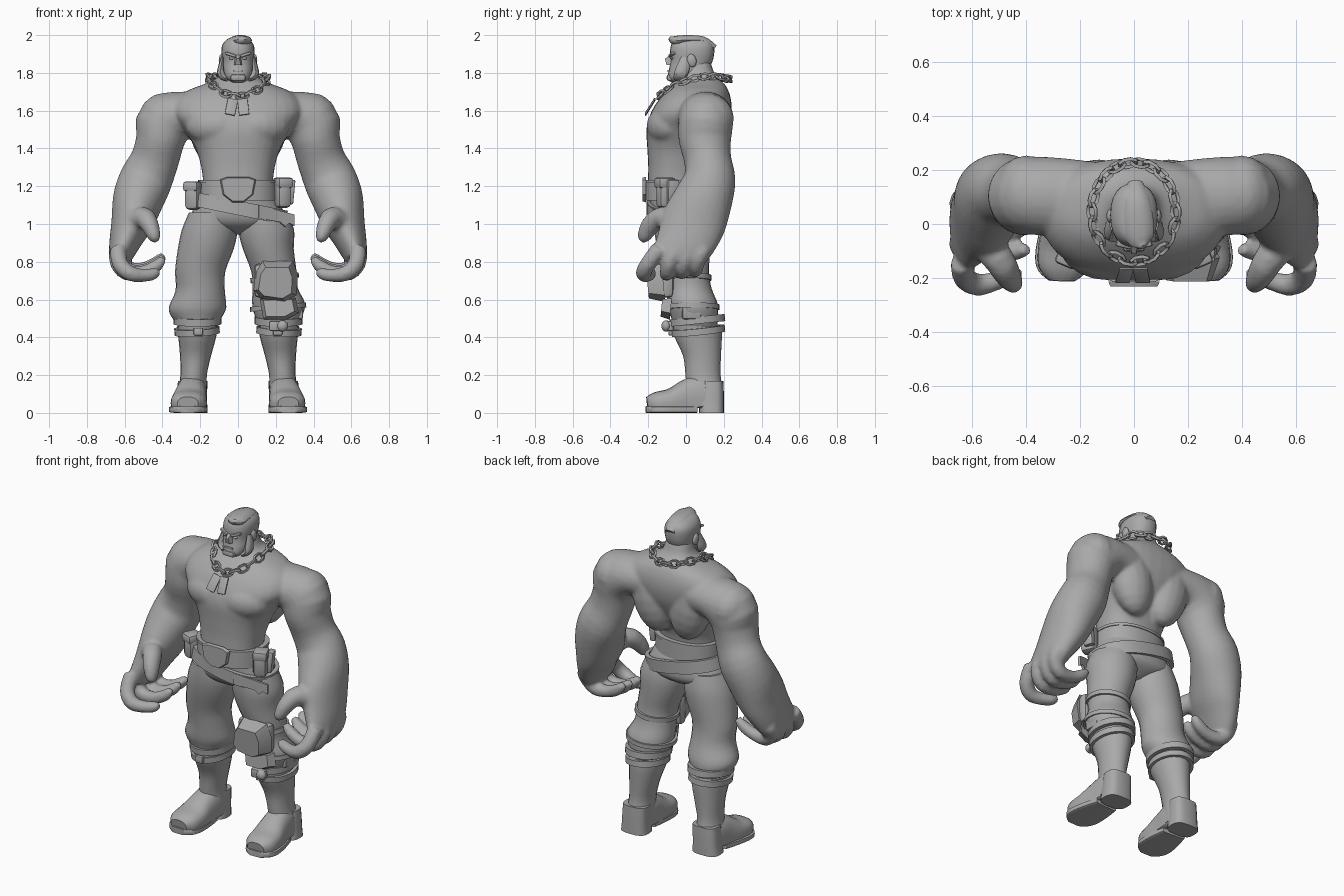
import bpy, bmesh, math
from mathutils import Vector, Matrix

GREY = bpy.data.materials.new("plain_grey")
GREY.diffuse_color = (0.4, 0.4, 0.4, 1)


def finish(name, bm, angle=40):
    bmesh.ops.recalc_face_normals(bm, faces=bm.faces[:])
    me = bpy.data.meshes.new(name)
    bm.to_mesh(me)
    bm.free()
    me.materials.append(GREY)
    ob = bpy.data.objects.new(name, me)
    bpy.context.collection.objects.link(ob)
    bpy.ops.object.select_all(action='DESELECT')
    bpy.context.view_layer.objects.active = ob
    ob.select_set(True)
    bpy.ops.object.shade_smooth_by_angle(angle=math.radians(angle))
    return ob


def spline(p, sub):
    out = []
    for i in range(len(p) - 1):
        a, b, c, d = p[max(i - 1, 0)], p[i], p[i + 1], p[min(i + 2, len(p) - 1)]
        for k in range(sub):
            t = k / sub
            out.append([0.5 * (2 * q + (r - o) * t + (2 * o - 5 * q + 4 * r - s) * t * t
                        + (3 * q - o - 3 * r + s) * t ** 3) for o, q, r, s in zip(a, b, c, d)])
    return out + [list(p[-1])]


def tube(name, pts, ref=(0, 1, 0), n=20, sub=3, e=2.0, s=1, flat=False, floor=None):
    """Loft of oval rings through points (x, y, z, radius across, radius along ref)."""
    P = spline(pts, sub)
    bm, rings = bmesh.new(), []
    for i, p in enumerate(P):
        t = Vector(P[min(i + 1, len(P) - 1)][:3]) - Vector(P[max(i - 1, 0)][:3])
        t = Vector((0, 0, 1)) if flat else t.normalized()
        u = Vector(ref)
        u = (u - t * u.dot(t)).normalized()
        v = t.cross(u)
        ring = []
        for k in range(n):
            a = 2 * math.pi * k / n
            c, d = math.cos(a), math.sin(a)
            c = math.copysign(abs(c) ** (2 / e), c)
            d = math.copysign(abs(d) ** (2 / e), d)
            q = Vector(p[:3]) + v * c * p[3] + u * d * p[4]
            if floor is not None:
                q.z = max(q.z, floor)
            ring.append(bm.verts.new((q.x * s, q.y, q.z)))
        rings.append(ring)
    for A, B in zip(rings, rings[1:]):
        for k in range(n):
            bm.faces.new((A[k], A[(k + 1) % n], B[(k + 1) % n], B[k]))
    bm.faces.new(rings[0])
    bm.faces.new(rings[-1])
    return finish(name, bm)


def stack(name, secs, **kw):
    """Loft from rows (z, half width, front y, back y)."""
    return tube(name, [(0, (f + b) / 2, z, w, (b - f) / 2) for z, w, f, b in secs], flat=True, **kw)


def blob(name, c, r, rot=(0, 0, 0)):
    bm = bmesh.new()
    bmesh.ops.create_uvsphere(bm, u_segments=16, v_segments=10, radius=1)
    ob = finish(name, bm)
    ob.location, ob.scale, ob.rotation_euler = c, r, rot
    return ob


def box(name, c, size, rot=(0, 0, 0), bev=0.012):
    bm = bmesh.new()
    bmesh.ops.create_cube(bm, size=1, matrix=Matrix.Diagonal((*size, 1)))
    bmesh.ops.bevel(bm, geom=bm.edges[:], offset=bev, segments=2, affect='EDGES', profile=0.5)
    ob = finish(name, bm)
    ob.location, ob.rotation_euler = c, rot
    return ob


def band(name, c, rx, ry, h, t=0.012, rot=(0, 0, 0), e=2.0, n=28):
    """Flat strap ring."""
    bm, rows = bmesh.new(), []
    for k in range(n):
        a = 2 * math.pi * k / n
        x = math.copysign(abs(math.cos(a)) ** (2 / e), math.cos(a))
        y = math.copysign(abs(math.sin(a)) ** (2 / e), math.sin(a))
        rows.append([bm.verts.new((x * (rx + o), y * (ry + o), z * h / 2))
                     for o, z in ((-t, -1), (t, -1), (t, 1), (-t, 1))])
    for k in range(n):
        A, B = rows[k], rows[(k + 1) % n]
        for j in range(4):
            bm.faces.new((A[j], A[(j + 1) % 4], B[(j + 1) % 4], B[j]))
    ob = finish(name, bm)
    ob.location, ob.rotation_euler = c, rot
    return ob


def plate(name, outline, depth, c, rot=(0, 0, 0), taper=1.0):
    """Outline in x/z, extruded toward the front and optionally tapered."""
    bm = bmesh.new()
    A = [bm.verts.new((x, 0, z)) for x, z in outline]
    B = [bm.verts.new((x * taper, -depth, z * taper)) for x, z in outline]
    bm.faces.new(A)
    bm.faces.new(B)
    for i in range(len(A)):
        j = (i + 1) % len(A)
        bm.faces.new((A[i], A[j], B[j], B[i]))
    ob = finish(name, bm, 30)
    ob.location, ob.rotation_euler = c, rot
    return ob


# Body: torso, chest and back muscles, arms and hands, fused into one skin
skin = [stack("torso", [(1.08, .2, -.18, .1), (1.2, .185, -.2, .09), (1.3, .195, -.2, .11),
                        (1.4, .225, -.205, .17), (1.5, .285, -.21, .22), (1.58, .34, -.19, .24),
                        (1.65, .33, -.15, .24), (1.705, .27, -.1, .225), (1.74, .18, -.06, .205),
                        (1.77, .115, -.03, .175), (1.8, .09, -.02, .15), (1.86, .075, 0, .13)], n=32, e=2.3)]
for s in (-1, 1):
    skin += [blob("pectoral", (s * .13, -.11, 1.52), (.15, .095, .1), (0, 0, s * .25)),
             blob("back_muscle", (s * .13, .13, 1.5), (.13, .11, .22), (0, s * .2, 0)),
             blob("shoulder_cap", (s * .4, .11, 1.56), (.118, .145, .132)),
             tube("arm", [(.15, .09, 1.58, .12, .14), (.28, .1, 1.58, .122, .145),
                          (.385, .105, 1.54, .153, .145), (.41, .1, 1.45, .13, .14),
                          (.44, .115, 1.34, .128, .125), (.485, .125, 1.24, .14, .138),
                          (.525, .095, 1.14, .137, .155), (.557, .045, 1.02, .115, .172),
                          (.59, .01, .93, .09, .162), (.615, -.03, .85, .068, .145),
                          (.62, -.045, .8, .05, .13)], s=s, n=24)]
    # index finger first, the others curl more tightly
    fingers = [[(.635, -.14, .87, .045, .045), (.625, -.2, .79, .044, .044), (.575, -.225, .74, .042, .042),
                (.51, -.21, .728, .036, .036), (.45, -.19, .735, .033, .033), (.42, -.18, .755, .02, .02)]]
    for y, up in ((-.085, 0), (-.005, .008), (.065, .018)):
        fingers.append([(.635, y + .03, .87, .044, .044), (.638, y, .8 + up, .044, .043),
                        (.59, y - .015, .742 + up, .042, .04), (.5, y - .02, .745 + up, .036, .035),
                        (.43, y - .015, .78 + up, .034, .033), (.395, y - .01, .82 + up, .02, .02)])
    skin += [tube("finger", f, s=s, n=12) for f in fingers]
    skin.append(tube("thumb", [(.56, -.06, 1.0, .065, .065), (.5, -.13, 1.035, .058, .058),
                               (.465, -.19, .99, .048, .052), (.442, -.222, .93, .034, .037),
                               (.432, -.23, .905, .015, .015)], s=s, n=12))
bpy.ops.object.select_all(action='DESELECT')
for ob in skin:
    ob.select_set(True)
bpy.context.view_layer.objects.active = skin[0]
bpy.ops.object.join()
body = bpy.context.object
body.name = "body"
m = body.modifiers.new("fuse", 'REMESH')
m.mode, m.voxel_size, m.use_smooth_shade = 'VOXEL', 0.011, True
m = body.modifiers.new("soften", 'SMOOTH')
m.factor, m.iterations = 0.5, 7

# Head and face
stack("head", [(1.75, .03, -.08, .02), (1.772, .065, -.098, .08), (1.81, .08, -.092, .11),
               (1.86, .083, -.082, .14), (1.91, .088, -.085, .15), (1.95, .082, -.078, .147),
               (1.98, .055, -.06, .12), (1.993, .015, -.02, .06)], e=2.3, n=24)
tube("hair_crest", [(.005, .15, 1.93, .03, .02), (.008, .09, 1.97, .05, .024), (.015, 0, 1.975, .058, .026),
                    (.025, -.06, 1.972, .048, .024), (.035, -.085, 1.985, .012, .01)], ref=(0, 0, 1), n=10)
plate("nose", [(-.012, .03), (.012, .03), (.024, -.025), (-.024, -.025)], .03, (0, -.078, 1.865), (.25, 0, 0), .6)
box("mouth", (0, -.09, 1.81), (.055, .016, .012), bev=.004)
box("chin_beard", (0, -.08, 1.775), (.08, .045, .035), bev=.012)
for s in (-1, 1):
    box("brow", (s * .038, -.074, 1.897), (.06, .028, .016), (0, -s * .3, s * .25), .006)
    blob("eye", (s * .034, -.074, 1.877), (.015, .009, .007))
    blob("ear", (s * .088, .03, 1.865), (.014, .025, .035), (.2, 0, 0))
    tube("sideburn", [(.082, .0, 1.88, .008, .025), (.09, -.015, 1.83, .016, .035),
                      (.088, -.03, 1.79, .022, .035), (.06, -.05, 1.765, .01, .02)], s=s, n=8)

# Chain necklace and tags
N = 22
for i in range(N):
    a = 2 * math.pi * i / N
    p = Vector((.155 * math.cos(a), .045 + .182 * math.sin(a),
                1.722 + .045 * math.sin(a) + .05 * math.cos(a) ** 2))
    t = Vector((-.155 * math.sin(a), .182 * math.cos(a),
                .045 * math.cos(a) - .1 * math.cos(a) * math.sin(a))).normalized()
    bm, rows = bmesh.new(), []
    for k in range(8):
        b = 2 * math.pi * (k + .5) / 8
        rows.append([bm.verts.new((math.cos(b) * (.033 + w), math.sin(b) * (.021 + w), h))
                     for w, h in ((-.008, 0), (0, -.009), (.008, 0), (0, .009))])
    for k in range(8):
        for j in range(4):
            bm.faces.new((rows[k][j], rows[k][(j + 1) % 4], rows[(k + 1) % 8][(j + 1) % 4], rows[(k + 1) % 8][j]))
    link = finish("chain_link", bm)
    q = t.to_track_quat('X', 'Z') @ Matrix.Rotation(math.pi / 4 if i % 2 else -math.pi / 4, 3, 'X').to_quaternion()
    link.location, link.rotation_mode, link.rotation_quaternion = p, 'QUATERNION', q
for x, tilt in ((-.035, .2), (.028, -.12)):
    box("neck_tag", (x, -.19, 1.62), (.055, .008, .1), (-.55, tilt, 0), .003)

# Trousers, boots and feet
stack("hips", [(.945, .03, -.06, .04), (.97, .12, -.12, .09), (1.0, .22, -.16, .125), (1.04, .25, -.18, .135),
               (1.1, .225, -.19, .125), (1.16, .2, -.195, .1)], n=28, e=2.3)
LEG = {-1: [(.215, .05, .46, .1, .115), (.218, .045, .51, .135, .125), (.214, .035, .56, .152, .13),
            (.2, .015, .65, .13, .12), (.2, 0, .75, .133, .122), (.17, -.012, .87, .148, .14)],
       1: [(.215, .05, .46, .1, .115), (.215, .045, .51, .125, .125), (.215, .035, .58, .14, .132),
           (.197, .015, .66, .12, .12), (.19, 0, .75, .12, .122), (.16, -.012, .87, .135, .14)]}
for s in (-1, 1):
    tube("trouser_leg", LEG[s] + [(.15, -.02, .97, .147, .148), (.14, -.03, 1.06, .12, .14)], s=s, flat=True, n=24)
    tube("boot_shaft", [(.243, .1, .04, .08, .095), (.24, .1, .12, .077, .096), (.235, .09, .2, .07, .093),
                        (.225, .085, .3, .082, .1), (.216, .065, .4, .1, .125), (.215, .058, .46, .108, .13)],
         s=s, flat=True, n=20)
    tube("foot", [(.243, .17, .07, .07, .09), (.243, .08, .08, .08, .12), (.25, 0, .07, .085, .105),
                  (.258, -.08, .055, .095, .075), (.264, -.16, .05, .09, .06), (.266, -.205, .045, .055, .04)],
         ref=(0, 0, 1), e=2.5, s=s, floor=.025)
    tube("front_sole", [(.25, .055, .018, .075, .018), (.257, -.04, .018, .095, .018), (.264, -.13, .018, .102, .018),
                        (.266, -.18, .018, .085, .018), (.267, -.212, .018, .045, .018)],
         ref=(0, 0, 1), e=6, s=s)
    tube("heel", [(.247, .135, 0, .086, .066), (.245, .135, .05, .082, .066), (.243, .138, .11, .08, .062),
                  (.24, .14, .17, .078, .058)], s=s, flat=True, e=3)

# Leg straps
for s in (-1, 1):
    band("upper_strap", (s * .215, .06, .49), .115, .135, .038, rot=(.1, 0, 0))
    band("lower_strap", (s * .217, .065, .435), .108, .13, .035, rot=(.1, s * .06, 0))
    box("strap_buckle", (s * .21, -.08, .43), (.05, .025, .04), bev=.006)
band("knee_strap", (.194, .005, .715), .121, .122, .028, .008, (0, -.12, 0))
band("shin_strap", (.212, .035, .56), .14, .134, .026, .009, (0, -.08, 0))

# Knee guard and shin guard on one leg
plate("knee_guard", [(-.11, -.06), (-.1, .05), (-.07, .1), (.09, .11), (.12, .04), (.12, -.07), (.06, -.11),
                     (-.07, -.1)], .085, (.195, -.12, .7), (.1, .06, 0), .76)
box("knee_guard_base", (.195, -.1, .7), (.22, .07, .18), bev=.025)
plate("shin_guard", [(-.09, .06), (.1, .05), (.11, -.03), (.04, -.06), (-.08, -.05)], .05,
      (.21, -.08, .55), (-.1, -.08, 0), .8)
box("side_pouch", (.325, .03, .54), (.04, .1, .09))
box("shin_pouch", (.21, -.09, .46), (.09, .05, .055), bev=.01)
blob("shin_knob", (.235, -.105, .46), (.03, .025, .03))

# Belt, buckle, sash and pouches
band("belt", (0, -.05, 1.175), .198, .156, .1, .01, e=2.3)
band("belt_trim", (0, -.05, 1.225), .198, .156, .016, .015, e=2.3)
band("sash", (0, -.028, 1.085), .25, .168, .075, .012, (0, .2, 0), e=2.4)
plate("buckle", [(-.095, .05), (-.055, .065), (.055, .065), (.095, .05), (.08, -.03), (.03, -.07), (-.03, -.07),
                 (-.08, -.03)], .018, (0, -.213, 1.185), (0, 0, 0), .92)
plate("sash_flap", [(-.1, .05), (.1, .0), (.1, -.06), (.07, -.045), (.05, -.065), (.02, -.04), (-.1, -.02)],
      .015, (.2, -.155, 1.05), (0, 0, .35))
for s, z, h in ((-1, 1.15, .15), (1, 1.165, .16)):
    box("belt_pouch", (s * .235, -.11, z), (.08, .09, h), (0, 0, s * .4), .025)
    box("pouch_flap", (s * .238, -.112, z + h * .33), (.086, .096, h * .35), (0, 0, s * .4), .015)
box("small_case", (.275, -.07, 1.17), (.035, .06, .13), (0, .1, .3), .008)
